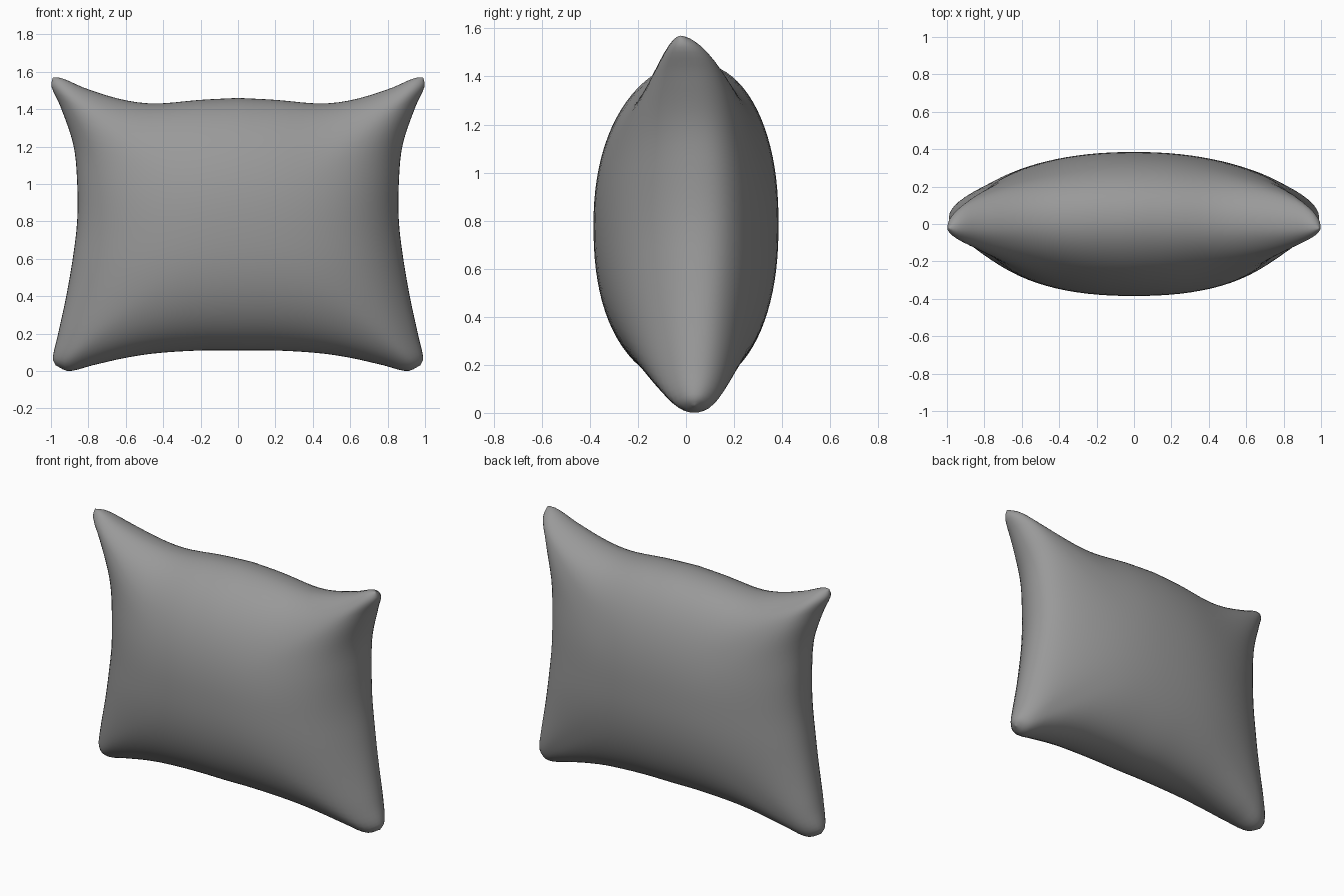
import bpy, bmesh, math

if "Cube" in bpy.data.objects:
    bpy.data.objects.remove(bpy.data.objects["Cube"])

def curve(pts, t):
    """Smooth (Catmull-Rom style) interpolation through (position, value) points."""
    n = len(pts)
    slope = []
    for i in range(n):
        a, b = pts[max(i - 1, 0)], pts[min(i + 1, n - 1)]
        slope.append((b[1] - a[1]) / (b[0] - a[0]))
    t = min(max(t, pts[0][0]), pts[-1][0])
    for i in range(n - 1):
        (x0, y0), (x1, y1) = pts[i], pts[i + 1]
        if t <= x1:
            h = x1 - x0
            s = (t - x0) / h
            return ((2*s**3 - 3*s**2 + 1) * y0 + (s**3 - 2*s**2 + s) * h * slope[i]
                    + (3*s**2 - 2*s**3) * y1 + (s**3 - s**2) * h * slope[i + 1])
    return pts[-1][1]

# Outline: top and bottom edge heights across the half width, side half width over height
TOP = [(0, 1.46), (.2, 1.45), (.45, 1.43), (.62, 1.45), (.82, 1.51), (.95, 1.565), (1, 1.57)]
BOTTOM = [(0, .11), (.2, .11), (.45, .095), (.62, .07), (.8, .03), (.93, .0), (1, .03)]
SIDE = [(-1, .975), (-.95, .99), (-.8, .965), (-.53, .92), (-.27, .885), (0, .86),
        (.27, .86), (.53, .88), (.8, .95), (.94, .998), (1, .99)]

def point(u, v, side):
    x = u * curve(SIDE, v)
    lo, hi = curve(BOTTOM, abs(u)), curve(TOP, abs(u))
    z = lo + (hi - lo) * (v + 1) / 2
    # Stuffing thickness: front slopes back towards the top, corners are plumper
    front_top = side < 0 and v > 0
    fv = max(0, 1 - abs(v)**2.1)**.51 if front_top else max(0, 1 - abs(v)**2.3)**.47
    f = max(0, 1 - abs(u)**2.2)**.48 * fv
    f *= 1 + (.7 if v > 0 else .5 if side < 0 else .8) * (u * v)**4
    # Seam drifts: top corners lean forward, the sides lean back
    e = max(abs(u), abs(v))**4
    lean = .02 + (.045 if u > 0 else .015) * u*u * (1 - v*v)
    seam = e * (lean - .045 * max(0, v)**3 * u*u + .015 * max(0, -v)**3 * u*u)
    return (x, seam + side * .385 * f, z)

# Pillow: two stuffed faces joined along the seam
N = 44
steps = [math.sin(math.pi / 2 * (2 * i / N - 1)) for i in range(N + 1)]
bm = bmesh.new()
for side in (-1, 1):
    g = [[bm.verts.new(point(u, v, side)) for u in steps] for v in steps]
    for j in range(N):
        for i in range(N):
            q = [g[j][i], g[j][i + 1], g[j + 1][i + 1], g[j + 1][i]]
            bm.faces.new(q if side < 0 else q[::-1])
bmesh.ops.remove_doubles(bm, verts=bm.verts, dist=.0005)
bmesh.ops.recalc_face_normals(bm, faces=bm.faces)
for f in bm.faces:
    f.smooth = True
mesh = bpy.data.meshes.new("pillow")
bm.to_mesh(mesh)
bm.free()
pillow = bpy.data.objects.new("pillow", mesh)
bpy.context.collection.objects.link(pillow)

# Dark grey cloth
cloth = bpy.data.materials.new("cloth")
cloth.diffuse_color = (.32, .32, .32, 1)
cloth.use_nodes = True
cloth.node_tree.nodes["Principled BSDF"].inputs["Base Color"].default_value = cloth.diffuse_color
mesh.materials.append(cloth)
